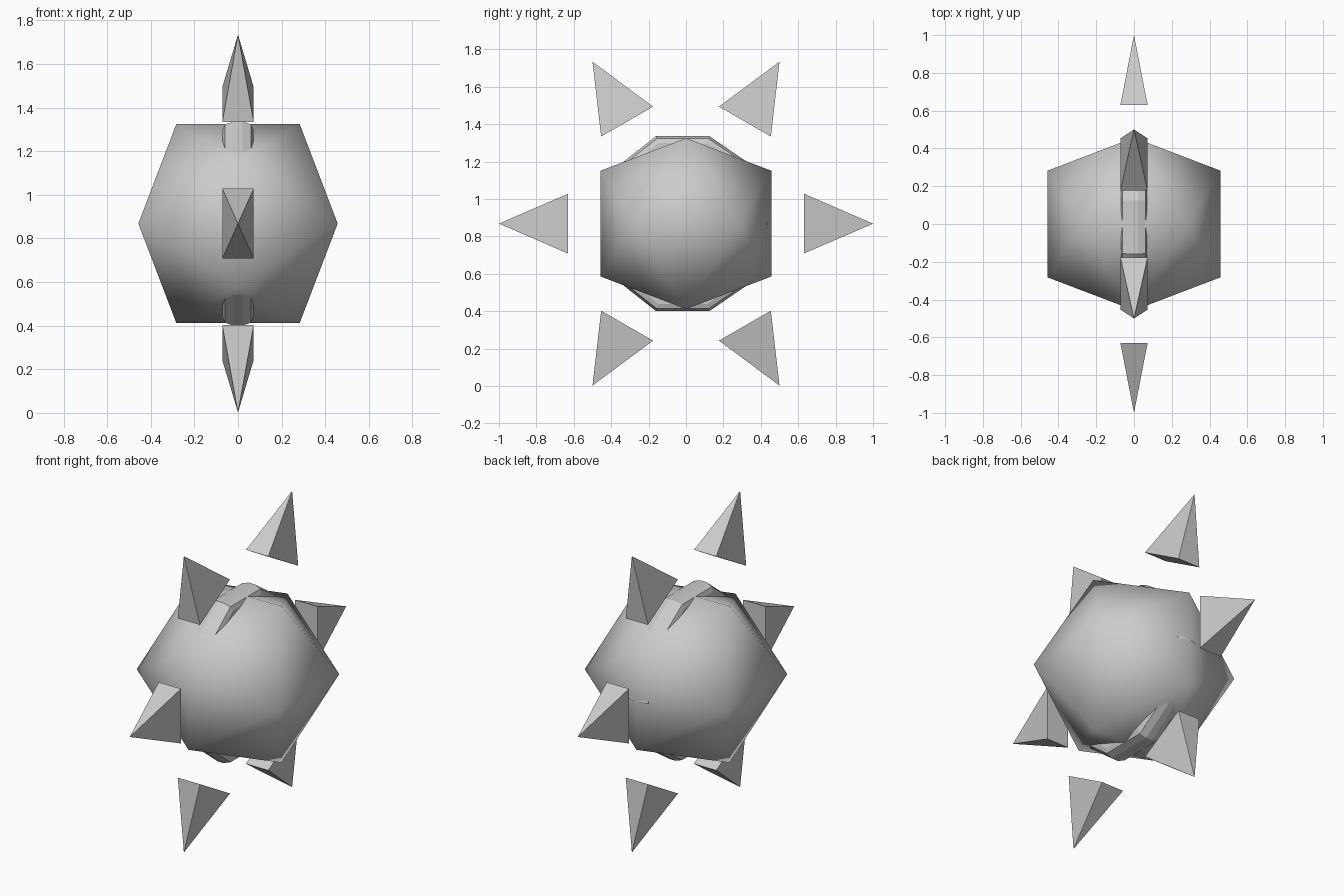
import bpy, bmesh, math
from mathutils import Vector, Matrix

if "Cube" in bpy.data.objects:
    bpy.data.objects.remove(bpy.data.objects["Cube"])

ZC = 0.868                      # height of the model's centre
CENTRE = Vector((0, 0, ZC))


def add_object(name, bm, smooth=False):
    bmesh.ops.recalc_face_normals(bm, faces=bm.faces)
    for f in bm.faces:
        f.smooth = smooth
    mesh = bpy.data.meshes.new(name)
    bm.to_mesh(mesh)
    bm.free()
    ob = bpy.data.objects.new(name, mesh)
    ob.location = CENTRE
    bpy.context.collection.objects.link(ob)
    return ob


# core: smooth-shaded icosahedron, edges aligned to the axes
a, b = 0.2825, 0.457
bm = bmesh.new()
for s in (-1, 1):
    for t in (-1, 1):
        for co in ((s * a, 0, t * b), (s * b, t * a, 0), (0, s * b, t * a)):
            bm.verts.new(co)
bmesh.ops.convex_hull(bm, input=bm.verts)
add_object("core", bm, smooth=True)

# spikes: six rectangular pyramids around the x axis
for i in range(6):
    bm = bmesh.new()
    tip = bm.verts.new((0, 1.0, 0))
    base = [bm.verts.new((x, 0.63, z)) for x, z in
            ((-0.072, -0.16), (0.072, -0.16), (0.072, 0.16), (-0.072, 0.16))]
    bm.faces.new(base)
    for k in range(4):
        bm.faces.new((base[k], base[(k + 1) % 4], tip))
    bmesh.ops.rotate(bm, verts=bm.verts, cent=(0, 0, 0),
                     matrix=Matrix.Rotation(math.radians(60 * i), 3, 'X'))
    add_object(f"spike_{i + 1}", bm)

# band: faceted ring just breaking through the core (y, z path; x, depth section)
upper = [(0.451, 0), (0.355, 0.31), (0.125, 0.468), (-0.16, 0.468), (-0.36, 0.31), (-0.42, 0)]
path = upper + [(y, -z) for y, z in upper[-2:0:-1]]
half = [(0.02, 0), (0.06, 0.014), (0.07, 0.04), (0.07, 0.09)]
section = half + [(-x, d) for x, d in reversed(half)]
bm = bmesh.new()
rings = []
for y, z in path:
    r = math.hypot(y, z)
    rings.append([bm.verts.new((x, y * (1 - d / r), z * (1 - d / r))) for x, d in section])
for i, ring in enumerate(rings):
    nxt = rings[(i + 1) % len(rings)]
    for k in range(len(section)):
        m = (k + 1) % len(section)
        bm.faces.new((ring[k], ring[m], nxt[m], nxt[k]))
add_object("band", bm)
